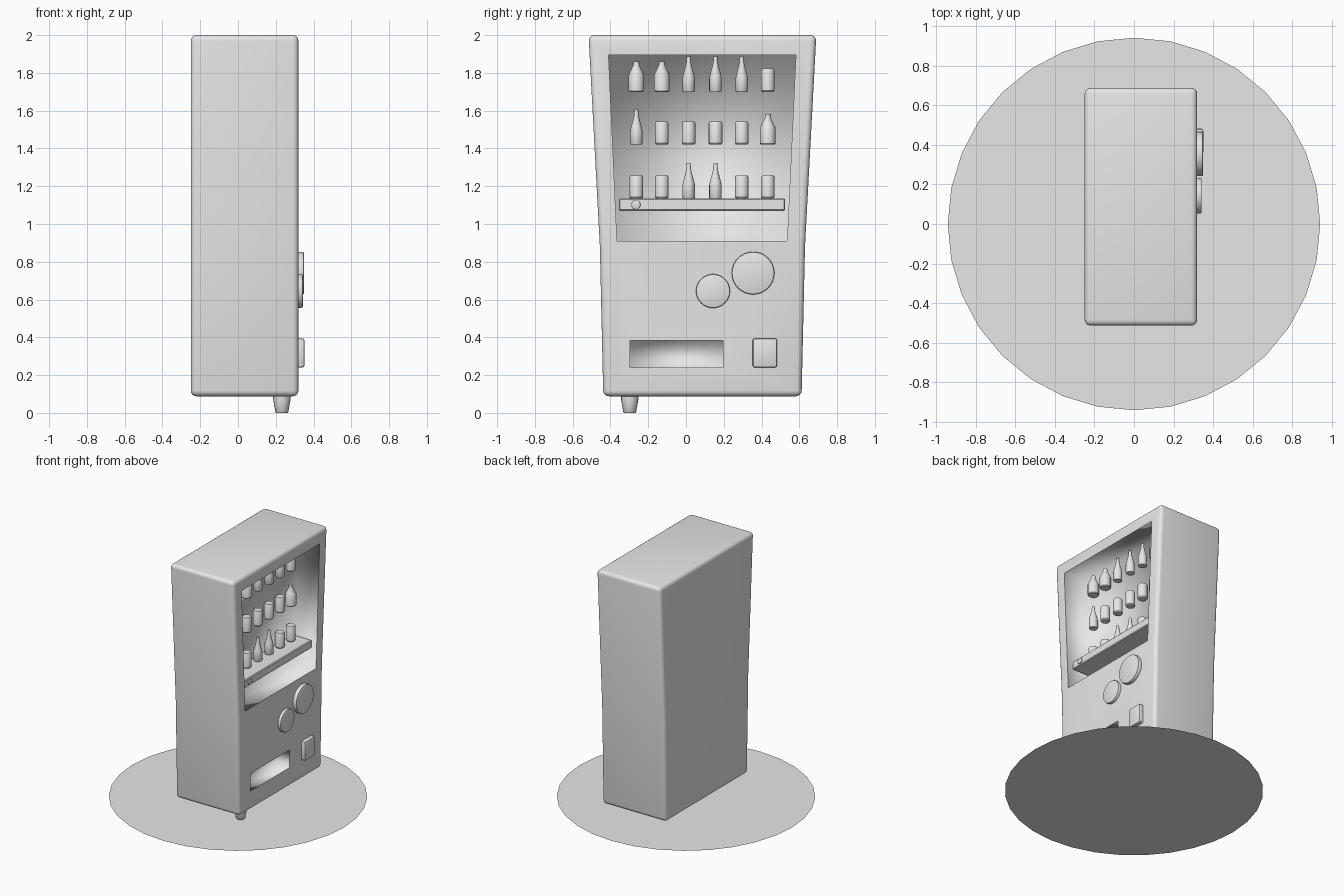
import bpy, bmesh, math
from mathutils import Matrix

if "Cube" in bpy.data.objects:
    bpy.data.objects.remove(bpy.data.objects["Cube"])

grey = bpy.data.materials.new("light grey")
grey.diffuse_color = (0.8, 0.8, 0.8, 1)
grey.use_nodes = True
grey.node_tree.nodes["Principled BSDF"].inputs["Base Color"].default_value = grey.diffuse_color


def finish(name, bm, bevel=0.0, segments=3, angle=35):
    """Turn a bmesh into a smooth shaded object, optionally bevelled."""
    bmesh.ops.recalc_face_normals(bm, faces=bm.faces)
    if bevel:
        sharp = [e for e in bm.edges if len(e.link_faces) == 2 and e.calc_face_angle() > 0.6]
        bmesh.ops.bevel(bm, geom=sharp, offset=bevel, segments=segments,
                        profile=0.5, affect='EDGES')
    mesh = bpy.data.meshes.new(name)
    bm.to_mesh(mesh)
    bm.free()
    mesh.materials.append(grey)
    ob = bpy.data.objects.new(name, mesh)
    bpy.context.collection.objects.link(ob)
    smooth(ob, angle)
    return ob


def smooth(ob, angle):
    bpy.ops.object.select_all(action='DESELECT')
    ob.select_set(True)
    bpy.context.view_layer.objects.active = ob
    bpy.ops.object.shade_smooth_by_angle(angle=math.radians(angle))


def prism(name, outline, x0, x1, bevel=0.0, segments=3):
    """Extrude a (y, z) outline along x."""
    bm = bmesh.new()
    a = [bm.verts.new((x0, y, z)) for y, z in outline]
    b = [bm.verts.new((x1, y, z)) for y, z in outline]
    bm.faces.new(a)
    bm.faces.new(b)
    n = len(a)
    for i in range(n):
        j = (i + 1) % n
        bm.faces.new((a[i], a[j], b[j], b[i]))
    return finish(name, bm, bevel, segments)


def box(y0, y1, z0, z1):
    return [(y0, z0), (y1, z0), (y1, z1), (y0, z1)]


def turned(name, profile, loc, sides=16):
    """Closed solid of revolution around z from (radius, height) pairs."""
    bm = bmesh.new()
    rings = []
    for r, h in profile:
        rings.append([bm.verts.new((loc[0] + r * math.cos(2 * math.pi * k / sides),
                                    loc[1] + r * math.sin(2 * math.pi * k / sides),
                                    loc[2] + h)) for k in range(sides)])
    for a, b in zip(rings, rings[1:]):
        for k in range(sides):
            j = (k + 1) % sides
            bm.faces.new((a[k], a[j], b[j], b[k]))
    bm.faces.new(rings[0])
    bm.faces.new(rings[-1])
    return finish(name, bm)


def disc(name, x0, x1, y, z, r, bevel, sides=32):
    """Round plate facing +x."""
    bm = bmesh.new()
    m = Matrix.Translation(((x0 + x1) / 2, y, z)) @ Matrix.Rotation(math.pi / 2, 4, 'Y')
    bmesh.ops.create_cone(bm, cap_ends=True, segments=sides, radius1=r, radius2=r,
                          depth=x1 - x0, matrix=m)
    return finish(name, bm, bevel, 2)


# Cabinet, wider at the top
cabinet = prism("cabinet", [(-0.438, 0.088), (0.612, 0.088), (0.63, 0.88),
                            (0.69, 2.0), (-0.516, 2.0), (-0.456, 0.88)],
                -0.25, 0.32, bevel=0.03, segments=4)

# Display window and pickup slot are cut into the cabinet
BACK = 0.12
cutters = [prism("window_cutter", [(-0.365, 0.91), (0.535, 0.91), (0.582, 1.895), (-0.41, 1.895)],
                 BACK, 0.5),
           prism("slot_cutter", box(-0.297, 0.197, 0.24, 0.382), 0.2, 0.5)]
for c in cutters:
    c.hide_render = True
    mod = cabinet.modifiers.new(c.name, 'BOOLEAN')
    mod.object = c
    mod.operation = 'DIFFERENCE'
    mod.solver = 'EXACT'
bpy.context.view_layer.update()
cut = bpy.data.meshes.new_from_object(cabinet.evaluated_get(bpy.context.evaluated_depsgraph_get()))
cabinet.modifiers.clear()
cabinet.data = cut
for c in cutters:
    bpy.data.objects.remove(c)
smooth(cabinet, 35)
# Soft shading inside the recesses, crisp rims
for e in cut.edges:
    if any(-0.2 < cut.vertices[v].co.x < 0.25 for v in e.vertices):
        e.use_edge_sharp = False

# Shelf with a round knob
prism("shelf", box(-0.355, 0.525, 1.07, 1.135), BACK - 0.01, 0.29, bevel=0.006, segments=1)
disc("shelf_knob", 0.28, 0.298, -0.265, 1.102, 0.024, 0.004, 16)

# Drinks: w = wide bottle, t = tall bottle, c = can
shapes = {
    "w": ("wide_bottle", [(0.037, 0), (0.041, 0.005), (0.041, 0.09), (0.036, 0.1),
                          (0.016, 0.142), (0.016, 0.16)]),
    "t": ("tall_bottle", [(0.03, 0), (0.033, 0.005), (0.033, 0.07), (0.029, 0.09),
                          (0.013, 0.15), (0.01, 0.187)]),
    "c": ("can", [(0.03, 0), (0.036, 0.008), (0.036, 0.112), (0.031, 0.122)]),
}
columns = [-0.263, -0.128, 0.014, 0.156, 0.295, 0.433]
for base, row in ((1.70, "wwtttc"), (1.42, "tccccw"), (1.135, "ccttcc")):
    for y, kind in zip(columns, row):
        name, profile = shapes[kind]
        turned(name, profile, (0.167, y, base))

# Round dials and square coin return on the lower panel
disc("small_dial", 0.30, 0.343, 0.143, 0.645, 0.09, 0.008)
disc("large_dial", 0.30, 0.35, 0.355, 0.74, 0.113, 0.008)
prism("coin_return", box(0.353, 0.483, 0.24, 0.395), 0.30, 0.352, bevel=0.012, segments=2)

# Single tapered foot
turned("foot", [(0.031, 0), (0.034, 0.004), (0.046, 0.07), (0.046, 0.1)], (0.232, -0.298, 0))

# Round ground plate
bm = bmesh.new()
bmesh.ops.create_circle(bm, cap_ends=True, segments=32, radius=0.943)
plate = finish("base_plate", bm)
if plate.data.polygons[0].normal.z < 0:
    plate.data.flip_normals()
